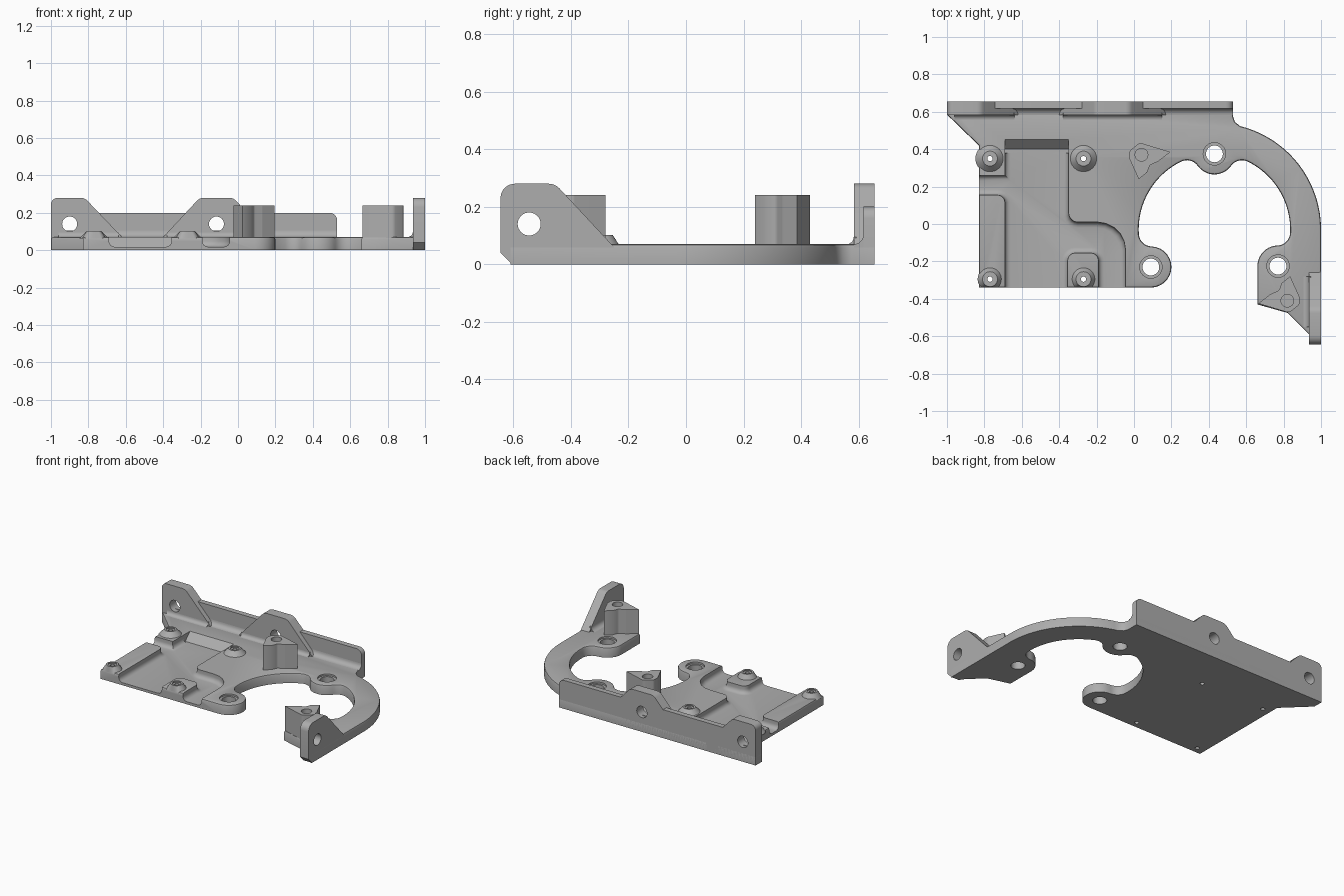
import bpy, bmesh, math
from mathutils import Vector

if "Cube" in bpy.data.objects:
    bpy.data.objects.remove(bpy.data.objects["Cube"])

grey = bpy.data.materials.new("cast grey")
grey.use_nodes = True
grey.diffuse_color = (0.42, 0.42, 0.42, 1)
grey.node_tree.nodes["Principled BSDF"].inputs["Base Color"].default_value = grey.diffuse_color

TOP = 0.07          # plate thickness
FLOOR = 0.018       # pocket floor
FRONT = -0.34       # front edge of plate
C, R, F = Vector((0.43, -0.03)), 0.405, 0.07   # round opening and its blends


def finish(name, bm):
    bmesh.ops.recalc_face_normals(bm, faces=bm.faces)
    mesh = bpy.data.meshes.new(name)
    bm.to_mesh(mesh)
    bm.free()
    mesh.materials.append(grey)
    obj = bpy.data.objects.new(name, mesh)
    bpy.context.collection.objects.link(obj)
    return obj


def prism(name, pts, lo, hi, axis="z", soft=None, amount=0.012, steps=2):
    """Extrude a 2D profile; soft rounds the rim at that height."""
    place = {"x": lambda a, b, h: (h, a, b), "y": lambda a, b, h: (a, h, b),
             "z": lambda a, b, h: (a, b, h)}[axis]
    bm = bmesh.new()
    rings = [[bm.verts.new(place(p[0], p[1], h)) for p in pts] for h in (lo, hi)]
    bm.faces.new(rings[0])
    bm.faces.new(rings[1])
    for i in range(len(pts)):
        j = (i + 1) % len(pts)
        bm.faces.new((rings[0][i], rings[0][j], rings[1][j], rings[1][i]))
    bmesh.ops.recalc_face_normals(bm, faces=bm.faces)
    if soft is not None:
        ring = set(rings[0] if soft == lo else rings[1])
        rim = [e for e in bm.edges if e.verts[0] in ring and e.verts[1] in ring]
        bmesh.ops.bevel(bm, geom=rim, offset=amount, segments=steps, profile=0.5, affect="EDGES")
    return finish(name, bm)


def arc(c, r, a0, a1, n=10):
    return [Vector((c[0] + r * math.cos(a0 + (a1 - a0) * i / n),
                    c[1] + r * math.sin(a0 + (a1 - a0) * i / n))) for i in range(n + 1)]


def circle(x, y, r, n=32):
    return arc((x, y), r, 0, math.tau, n)[:-1]


def rounded(corners, n=5):
    """Polygon of (x, y, radius) with its corners rounded."""
    out = []
    for i, (x, y, r) in enumerate(corners):
        p = Vector((x, y))
        if not r:
            out.append(p)
            continue
        a = (Vector(corners[i - 1][:2]) - p).normalized()
        b = (Vector(corners[(i + 1) % len(corners)][:2]) - p).normalized()
        t = r / math.tan(a.angle(b) / 2)
        s, e = p + a * t, p + b * t
        c = p + (a + b).normalized() * math.hypot(r, t)
        a0 = math.atan2(*(s - c).yx)
        turn = (math.atan2(*(e - c).yx) - a0 + math.pi) % math.tau - math.pi
        out += arc(c, r, a0, a0 + turn, n)
    return out


def cut(obj, cutters):
    for c in cutters:
        m = obj.modifiers.new("cut", "BOOLEAN")
        m.operation, m.solver, m.object = "DIFFERENCE", "EXACT", c
        bpy.context.view_layer.objects.active = obj
        bpy.ops.object.modifier_apply(modifier=m.name)


def drill(x, y, r, lo, hi, axis="z"):
    return prism("cutter", circle(x, y, r), lo, hi, axis)


# Outline of the plate: lugs blended into the round opening
def angle(v):
    return math.atan2(v.y, v.x)


def sweep(c, r, v0, v1, ccw, n):
    a0, a1 = angle(v0), angle(v1)
    turn = (a1 - a0) % math.tau if ccw else -((a0 - a1) % math.tau)
    return arc(c, r, a0, a0 + turn, n)


def blend(lug, r, side):
    d = (lug - C).length
    u = (lug - C) / d
    a = ((R - F) ** 2 - (r + F) ** 2 + d * d) / (2 * d)
    h = math.sqrt((R - F) ** 2 - a * a)
    return C + u * a + Vector((u.y, -u.x)) * h * side


lugs = [Vector(p) for p in ((0.09, -0.23), (0.43, 0.375), (0.77, -0.225))]
LR = 0.11
outline, came = [], None
for i, lug in enumerate(lugs):
    start, end = Vector((0, -1)), Vector((-1, 0))
    if i > 0:
        f = blend(lug, LR, -1)
        outline += sweep(C, R, came - C, f - C, False, 16)
        outline += sweep(f, F, f - C, lug - f, False, 8)[1:-1]
        start = f - lug
    if i < 2:
        came = blend(lug, LR, 1)
        end = came - lug
    outline += sweep(lug, LR, start, end, True, 14)
    if i < 2:
        outline += sweep(came, F, lug - came, came - C, False, 8)[1:-1]
outline += [Vector(p) for p in ((0.66, -0.43), (0.82, -0.475), (0.935, -0.59), (1, -0.61))]
outline += arc(C, 0.57, 0, math.radians(76), 28)
outline += [Vector(p) for p in ((0.54, 0.545), (0.53, 0.575), (0.53, 0.655), (-1, 0.655),
                                (-1, 0.585), (-0.83, 0.42), (-0.83, FRONT))]
plate = prism("base_plate", outline, 0, TOP, soft=TOP)

# Recess with a side channel, filleted floor and a sloped rear end
recess = rounded([(-0.69, -0.4, 0), (-0.355, -0.4, 0), (-0.355, -0.155, 0.04), (-0.19, -0.155, 0.04),
                  (-0.19, -0.4, 0), (-0.045, -0.4, 0), (-0.045, 0.01, 0.15), (-0.35, 0.01, 0.05),
                  (-0.35, 0.41, 0), (-0.69, 0.41, 0), (-0.69, 0.26, 0), (-0.9, 0.26, 0),
                  (-0.9, 0.155, 0), (-0.69, 0.155, 0.04)])
cutters = [prism("cutter", recess, FLOOR, 0.2, soft=FLOOR, amount=0.03, steps=4),
           prism("cutter", [(0.38, FLOOR), (0.4, FLOOR), (0.48, FLOOR + 0.08), (0.38, FLOOR + 0.08)],
                 -0.69, -0.35, "x")]

# Lug holes with a shallow counterbore
for lug in lugs:
    cutters += [drill(*lug, 0.045, -0.1, 0.2), drill(*lug, 0.06, TOP - 0.012, 0.2)]

# Conical screw bosses, trimmed flush with the front edge
boss_spots = [(x, y) for x in (-0.77, -0.27) for y in (0.35, -0.295)]
screw_holes = [drill(x, y, 0.014, -0.1, 0.2) for x, y in boss_spots]
cut(plate, cutters + screw_holes)
for (x, y), hole in zip(boss_spots, screw_holes):
    bm = bmesh.new()
    base = 0.078 if y > 0 else 0.066
    bmesh.ops.create_cone(bm, cap_ends=True, segments=32, radius1=base, radius2=0.04, depth=0.04)
    for v in bm.verts:
        v.co += Vector((x, y, TOP + 0.012))
        v.co.y = max(v.co.y, FRONT)
    boss = finish("screw_boss", bm)
    sink = drill(x, y, 0.028, 0.095, 0.2)
    cut(boss, [hole, sink])
    cutters.append(sink)
cutters += screw_holes

# Back wall with two raised ears
wall = prism("back_wall", rounded([(-1, 0, 0), (0.53, 0, 0), (0.53, 0.2, 0.04), (-1, 0.2, 0)]),
             0.617, 0.655, "y")
left_ear = prism("back_ear_right", rounded([(-1, 0.002, 0), (-0.62, 0.002, 0), (-0.62, 0.07, 0),
                 (-0.82, 0.28, 0.05), (-1, 0.28, 0.035)]), 0.583, 0.655, "y")
mid_ear = prism("back_ear_middle", rounded([(-0.4, 0.03, 0), (0.17, 0.03, 0), (0.17, 0.07, 0),
                (-0.025, 0.28, 0.05), (-0.205, 0.28, 0.05), (-0.4, 0.07, 0)]), 0.583, 0.655, "y")
ear_holes = [drill(x, 0.14, 0.04, 0.4, 0.8, "y") for x in (-0.9, -0.115)]
cut(wall, ear_holes)
cut(left_ear, ear_holes[:1])
cut(mid_ear, ear_holes[1:])

# Side ear at the end of the curved arm
side_ear = prism("side_ear", rounded([(-0.645, 0.04, 0), (-0.605, 0, 0), (-0.25, 0, 0), (-0.25, 0.06, 0),
                 (-0.455, 0.28, 0.05), (-0.645, 0.28, 0.05)]), 0.935, 1, "x")
side_hole = drill(-0.545, 0.14, 0.04, 0.8, 1.2, "x")
cut(side_ear, [side_hole])
cutters += ear_holes + [side_hole]


# Fillet strips where walls meet the plate
def fillet(name, face, r, lo, hi, axis):
    curve = arc((face - r, TOP + r), r, -math.pi / 2, 0, 6)
    return prism(name, curve + [(face + 0.01, TOP + r), (face + 0.01, 0.03), (face - r, 0.03)], lo, hi, axis)


fillet("wall_fillet", 0.617, 0.034, -0.99, 0.53, "x")
fillet("ear_fillet", 0.583, 0.025, -0.96, -0.64, "x")
fillet("ear_fillet", 0.583, 0.025, -0.38, 0.15, "x")
fillet("side_ear_fillet", 0.935, 0.03, -0.55, -0.28, "y")

# Two matching posts, half a turn apart about the opening
post_shape = rounded([(0.665, -0.425, 0), (0.83, -0.475, 0.03), (0.885, -0.43, 0.025), (0.885, -0.39, 0.02),
                      (0.835, -0.28, 0), (0.79, -0.315, 0), (0.775, -0.355, 0.02), (0.73, -0.375, 0.02)])
pivot = Vector((0.43, -0.02))
for name, s in (("front_post", 1), ("rear_post", -1)):
    post = prism(name, [pivot + (p - pivot) * s for p in post_shape], 0.03, 0.24)
    bore = drill(*(pivot + Vector((0.39, -0.39)) * s), 0.034, 0.1, 0.4)
    cut(post, [bore])
    cutters.append(bore)

for c in cutters:
    bpy.data.objects.remove(c)

bpy.ops.object.select_all(action="DESELECT")
for obj in bpy.context.collection.objects:
    if obj.type == "MESH" and obj.data.materials and obj.data.materials[0] == grey:
        obj.select_set(True)
        bpy.context.view_layer.objects.active = obj
bpy.ops.object.shade_smooth_by_angle(angle=math.radians(35))
